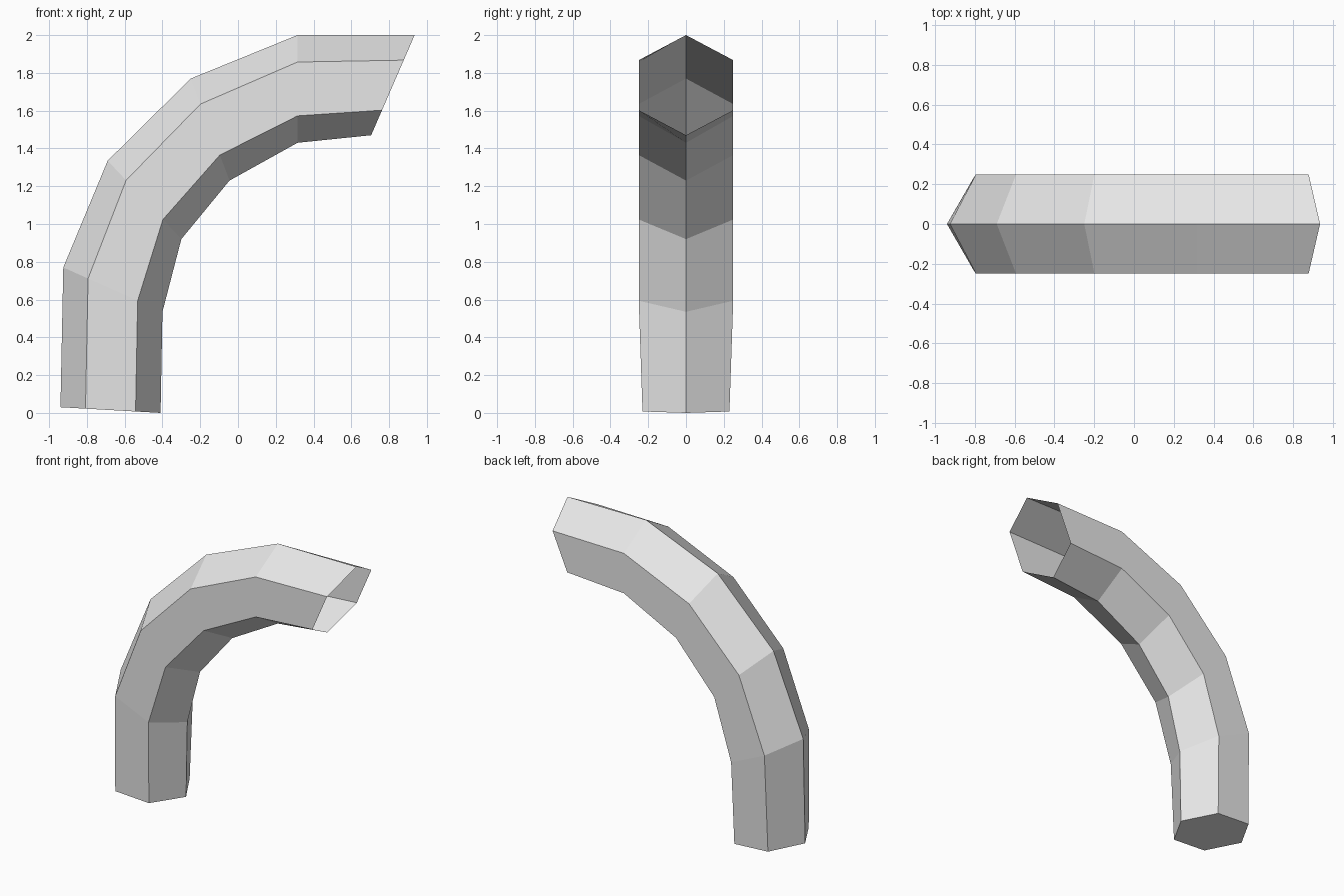
import bpy
import bmesh
from mathutils import Vector

cube = bpy.data.objects.get("Cube")
if cube:
    bpy.data.objects.remove(cube, do_unlink=True)

# Plain grey material
grey = bpy.data.materials.new("light_grey")
grey.use_nodes = True
colour = (0.8, 0.8, 0.8, 1.0)
grey.diffuse_color = colour
grey.node_tree.nodes["Principled BSDF"].inputs["Base Color"].default_value = colour

# Each section of the bend: outer ridge (x, z), inner ridge (x, z), half width in y
SECTIONS = [
    ((-0.94, 0.03), (-0.41, 0.0), 0.23),
    ((-0.925, 0.77), (-0.40, 0.535), 0.25),
    ((-0.69, 1.335), (-0.30, 0.92), 0.25),
    ((-0.25, 1.77), (-0.045, 1.23), 0.25),
    ((0.315, 2.0), (0.315, 1.43), 0.25),
    ((0.935, 2.0), (0.705, 1.47), 0.25),
]

# Hexagon corners: fraction from outer to inner ridge, side in y
HEXAGON = [(0, 0), (0.25, 1), (0.75, 1), (1, 0), (0.75, -1), (0.25, -1)]


def hex_ring(bm, outer, inner, half_width):
    a = Vector((outer[0], 0, outer[1]))
    b = Vector((inner[0], 0, inner[1]))
    return [bm.verts.new(a.lerp(b, t) + Vector((0, side * half_width, 0)))
            for t, side in HEXAGON]


# Bent six-sided pipe, closed at the foot and open at the mouth
bm = bmesh.new()
rings = [hex_ring(bm, *section) for section in SECTIONS]
for low, high in zip(rings, rings[1:]):
    for i in range(len(HEXAGON)):
        j = (i + 1) % len(HEXAGON)
        bm.faces.new((low[i], low[j], high[j], high[i]))
bm.faces.new(rings[0][::-1])
bmesh.ops.recalc_face_normals(bm, faces=bm.faces[:])

# Make sure the foot faces down, so that the whole shell faces outwards
bm.faces.ensure_lookup_table()
if bm.faces[-1].normal.z > 0:
    bmesh.ops.reverse_faces(bm, faces=bm.faces[:])

mesh = bpy.data.meshes.new("bent_pipe")
bm.to_mesh(mesh)
bm.free()
mesh.materials.append(grey)
pipe = bpy.data.objects.new("bent_pipe", mesh)
bpy.context.scene.collection.objects.link(pipe)
